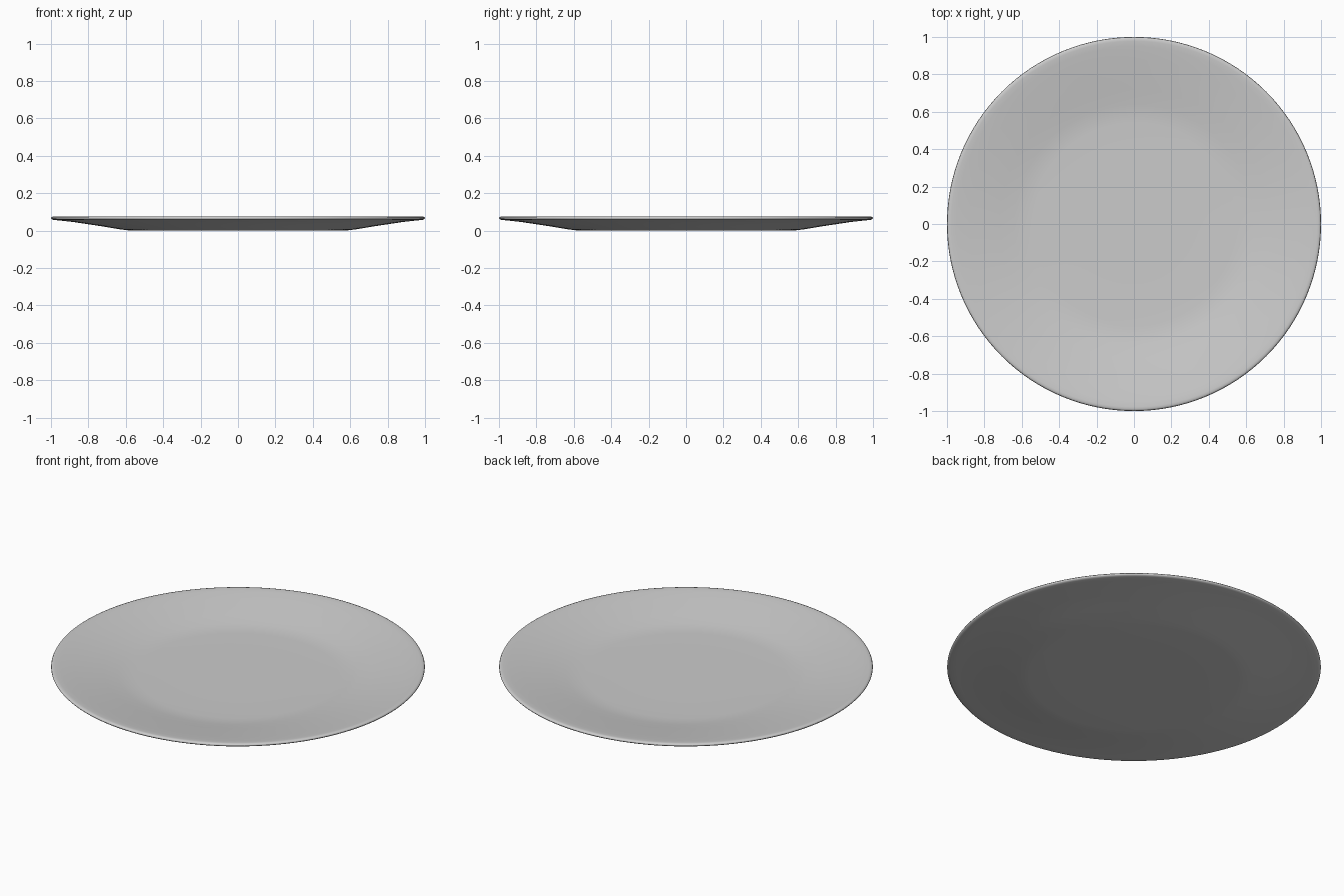
import bpy, bmesh, math

if "Cube" in bpy.data.objects:
    bpy.data.objects.remove(bpy.data.objects["Cube"])

# Half cross-section (radius, height): underside, rounded rim, then upper face
profile = [
    (0.0, 0.0), (0.3, 0.0), (0.56, 0.0), (0.59, 0.002), (0.63, 0.007),
    (0.72, 0.022), (0.80, 0.034), (0.88, 0.046), (0.95, 0.054), (0.985, 0.057),
    (0.995, 0.060), (1.0, 0.066), (0.997, 0.072), (0.989, 0.075), (0.978, 0.075),
    (0.95, 0.072), (0.88, 0.061), (0.80, 0.049), (0.72, 0.036), (0.64, 0.023),
    (0.59, 0.017), (0.54, 0.015), (0.3, 0.015), (0.0, 0.015),
]

# Plate: profile lathed around z
bm = bmesh.new()
verts = [bm.verts.new((r, 0, z)) for r, z in profile]
edges = [bm.edges.new(pair) for pair in zip(verts, verts[1:])]
bmesh.ops.spin(bm, geom=verts + edges, cent=(0, 0, 0), axis=(0, 0, 1),
               angle=math.tau, steps=128)
bmesh.ops.remove_doubles(bm, verts=bm.verts, dist=1e-4)
bmesh.ops.recalc_face_normals(bm, faces=bm.faces)
for face in bm.faces:
    face.smooth = True

mesh = bpy.data.meshes.new("plate")
bm.to_mesh(mesh)
bm.free()
plate = bpy.data.objects.new("plate", mesh)
bpy.context.collection.objects.link(plate)
